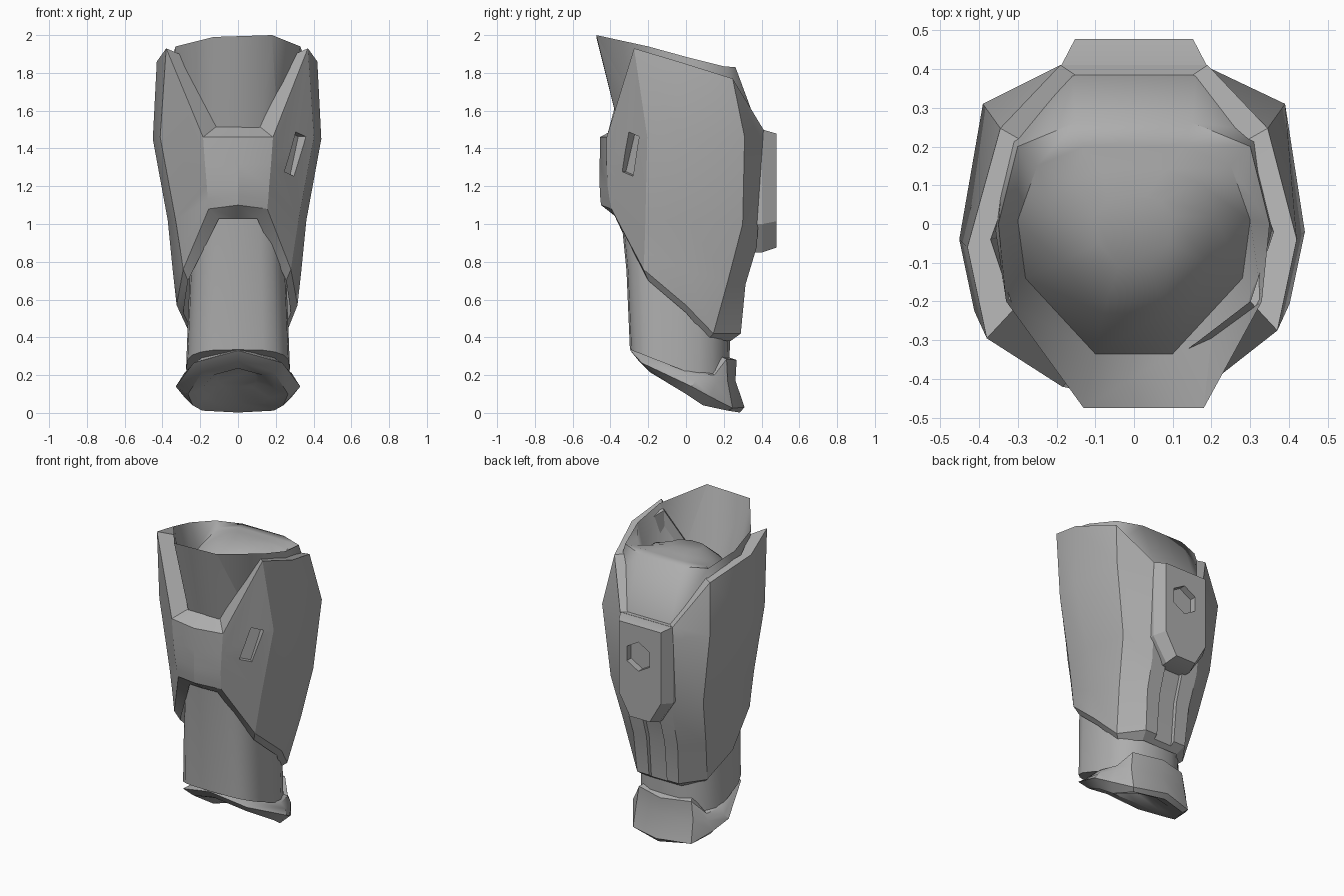
import bpy, bmesh, math
from mathutils import Matrix, Vector

if "Cube" in bpy.data.objects:
    bpy.data.objects.remove(bpy.data.objects["Cube"])

grey = bpy.data.materials.new("armour grey")
grey.diffuse_color = (0.42, 0.42, 0.42, 1)
grey.use_nodes = True
grey.node_tree.nodes["Principled BSDF"].inputs["Base Color"].default_value = grey.diffuse_color


def finish(ob, angle=26):
    for p in ob.data.polygons:
        p.use_smooth = True
    ob.data.set_sharp_from_angle(angle=math.radians(angle))


def make(name, bm):
    bmesh.ops.recalc_face_normals(bm, faces=bm.faces)
    me = bpy.data.meshes.new(name)
    bm.to_mesh(me)
    bm.free()
    ob = bpy.data.objects.new(name, me)
    bpy.context.collection.objects.link(ob)
    me.materials.append(grey)
    finish(ob)
    return ob


def loop(half):
    """Mirror a front-to-back half outline into a full loop."""
    return list(half) + [(-x, y, z) for x, y, z in reversed(half) if x > 1e-6]


def skew(pts):
    """Push the left front side slightly outward."""
    return [(x - .01, y - .02, z) if x < -.25 and y < .1 else (x, y, z) for x, y, z in pts]


def loft(name, rows, ring=False, cap_first=False, cap_last=False):
    bm = bmesh.new()
    vs = [[bm.verts.new(p) for p in r] for r in rows]
    n = len(vs[0])
    for i in range(len(vs) if ring else len(vs) - 1):
        a, b = vs[i], vs[(i + 1) % len(vs)]
        for j in range(n):
            k = (j + 1) % n
            bm.faces.new((a[j], a[k], b[k], b[j]))
    if cap_first:
        bm.faces.new(vs[0])
    if cap_last:
        bm.faces.new(vs[-1])
    return make(name, bm)


def cut(target, cutter):
    mod = target.modifiers.new("cut", 'BOOLEAN')
    mod.operation = 'DIFFERENCE'
    mod.solver = 'EXACT'
    mod.object = cutter
    with bpy.context.temp_override(object=target, active_object=target):
        bpy.ops.object.modifier_apply(modifier=mod.name)
    bpy.data.objects.remove(cutter)
    finish(target)


# Shin shell: outer rows from top to bottom, then the inner rims
shell = loft("shin_shell", [skew(loop(r)) for r in (
    [(0, -.455, 1.46), (.185, -.42, 1.46), (.37, -.275, 1.93), (.42, -.04, 1.86), (.345, .247, 1.77), (.19, .41, 1.50)],
    [(0, -.457, 1.32), (.175, -.42, 1.32), (.402, -.205, 1.46), (.441, -.02, 1.45), (.39, .31, 1.46), (.19, .405, 1.42)],
    [(0, -.457, 1.20), (.165, -.415, 1.20), (.32, -.215, 1.02), (.362, 0, 1.02), (.335, .30, 1.0), (.17, .375, .88)],
    [(0, -.455, 1.15), (.16, -.405, 1.13), (.295, -.22, .86), (.335, 0, .75), (.30, .222, .70), (.16, .315, .68)],
    [(0, -.45, 1.10), (.155, -.395, 1.08), (.28, -.225, .76), (.315, 0, .57), (.255, .145, .42), (.15, .29, .42)],
    [(0, -.36, 1.03), (.10, -.355, 1.03), (.255, -.20, .70), (.28, 0, .53), (.22, .12, .39), (.13, .235, .38)],
    [(0, -.345, 1.52), (.11, -.345, 1.52), (.30, -.20, 1.90), (.36, -.02, 1.85), (.28, .21, 1.78), (.13, .37, 1.50)],
)], ring=True)

# Slot in one front panel
n = Vector((.745, -.667, 0))
t = Vector((.667, .745, 0)) * .3 + Vector((0, 0, .95))
t.normalize()
m = Matrix((t.cross(n), n, t)).transposed().to_4x4()
m.translation = Vector((.305, -.295, 1.37))
bm = bmesh.new()
bmesh.ops.create_cube(bm, size=1, matrix=m @ Matrix.Diagonal((.08, .09, .22, 1)))
cut(shell, make("cutter", bm))

# Shallow groove following the calf below the pod
groove = [[(x, y + d, z) for x, d in ((-.065, 0), (.065, 0), (.065, .2), (-.065, .2))]
          for y, z in ((.352, .89), (.288, .68), (.258, .33))]
cut(shell, loft("cutter", groove, cap_first=True, cap_last=True))

# Inner sleeve: tall flared guard in front, running into a rounded knee dome behind
rim = loop([(.155, -.475, 1.995), (.33, -.20, 1.94), (.35, 0, 1.885), (.30, .20, 1.835), (.15, .262, 1.83)])
rim = [(x + .025, y, z + (.005 if x > 0 else -.005)) if y < -.4 else (x, y, z) for x, y, z in rim]
sleeve = loft("inner_sleeve", [
    loop([(.11, -.348, 1.48), (.31, -.205, 1.80), (.36, 0, 1.74), (.33, .24, 1.66), (.16, .392, 1.48)]),
    rim,
    loop([(.10, -.335, 1.50), (.28, -.14, 1.58), (.30, .01, 1.72), (.25, .15, 1.82), (.13, .20, 1.835)]),
    loop([(.08, -.23, 1.70), (.19, -.10, 1.76), (.21, .02, 1.80), (.16, .11, 1.83), (.08, .14, 1.84)]),
    loop([(.04, -.11, 1.81), (.09, -.05, 1.825), (.10, .02, 1.835), (.07, .06, 1.84), (.03, .07, 1.842)]),
], cap_last=True)
finish(sleeve, 75)


# Lower leg tube with squarer front corners and a slanted foot end
def leg_ring(rx, y0, y1, zf, zb, sides=20):
    pts = []
    for i in range(sides):
        c, d = math.cos(2 * math.pi * i / sides), math.sin(2 * math.pi * i / sides)
        e = .62 if d < 0 else .8
        x = rx * math.copysign(abs(c) ** e, c)
        f = .5 + .5 * math.copysign(abs(d) ** e, d)
        pts.append((x, y0 + (y1 - y0) * f, zf + (zb - zf) * f))
    return pts


loft("lower_leg", [leg_ring(.24, -.35, .24, 1.10, 1.10), leg_ring(.255, -.315, .235, .75, .75),
                   leg_ring(.275, -.297, .23, .335, .13)], cap_first=True, cap_last=True)

# Ankle cuff with a notched upper edge and a hollow slanted opening
cuff = loft("ankle_cuff", [loop(r) for r in (
    [(0, -.25, .36), (.17, -.17, .31), (.24, .04, .23), (.22, .14, .21), (.17, .18, .30), (0, .21, .30)],
    [(0, -.275, .345), (.20, -.19, .285), (.285, .03, .21), (.255, .15, .20), (.19, .215, .285), (0, .268, .28)],
    [(0, -.29, .335), (.225, -.225, .27), (.31, .05, .17), (.27, .16, .16), (.205, .22, .17), (0, .262, .17)],
    [(0, -.295, .33), (.235, -.235, .265), (.33, .03, .14), (.285, .13, .085), (.21, .247, .025), (0, .31, .03)],
    [(0, -.25, .275), (.19, -.19, .215), (.265, .0, .10), (.24, .09, .04), (.19, .22, .012), (0, .285, .002)],
    [(0, -.17, .235), (.13, -.12, .20), (.19, .0, .13), (.17, .08, .08), (.12, .17, .05), (0, .20, .05)],
    [(0, -.10, .25), (.08, -.07, .23), (.11, .0, .19), (.10, .05, .16), (.07, .10, .14), (0, .12, .14)],
)], cap_first=True, cap_last=True)
finish(cuff, 35)

# Calf pod with chamfered sides and a hexagonal socket
outline = [(.19, 1.50), (.19, 1.00), (.09, .85)]


def pod_row(sx, y, dz):
    return loop([(x * sx, y, 1.2 + (z - 1.2) * dz) for x, z in outline])


pod = loft("calf_pod", [pod_row(.95, .33, 1), pod_row(1, .405, 1), pod_row(.8, .478, .93)],
           cap_first=True, cap_last=True)
bm = bmesh.new()
bmesh.ops.create_cone(bm, cap_ends=True, segments=6, radius1=.095, radius2=.095, depth=.12,
                      matrix=Matrix.Translation((.01, .495, 1.28)) @ Matrix.Rotation(math.pi / 2, 4, 'X'))
cut(pod, make("cutter", bm))
